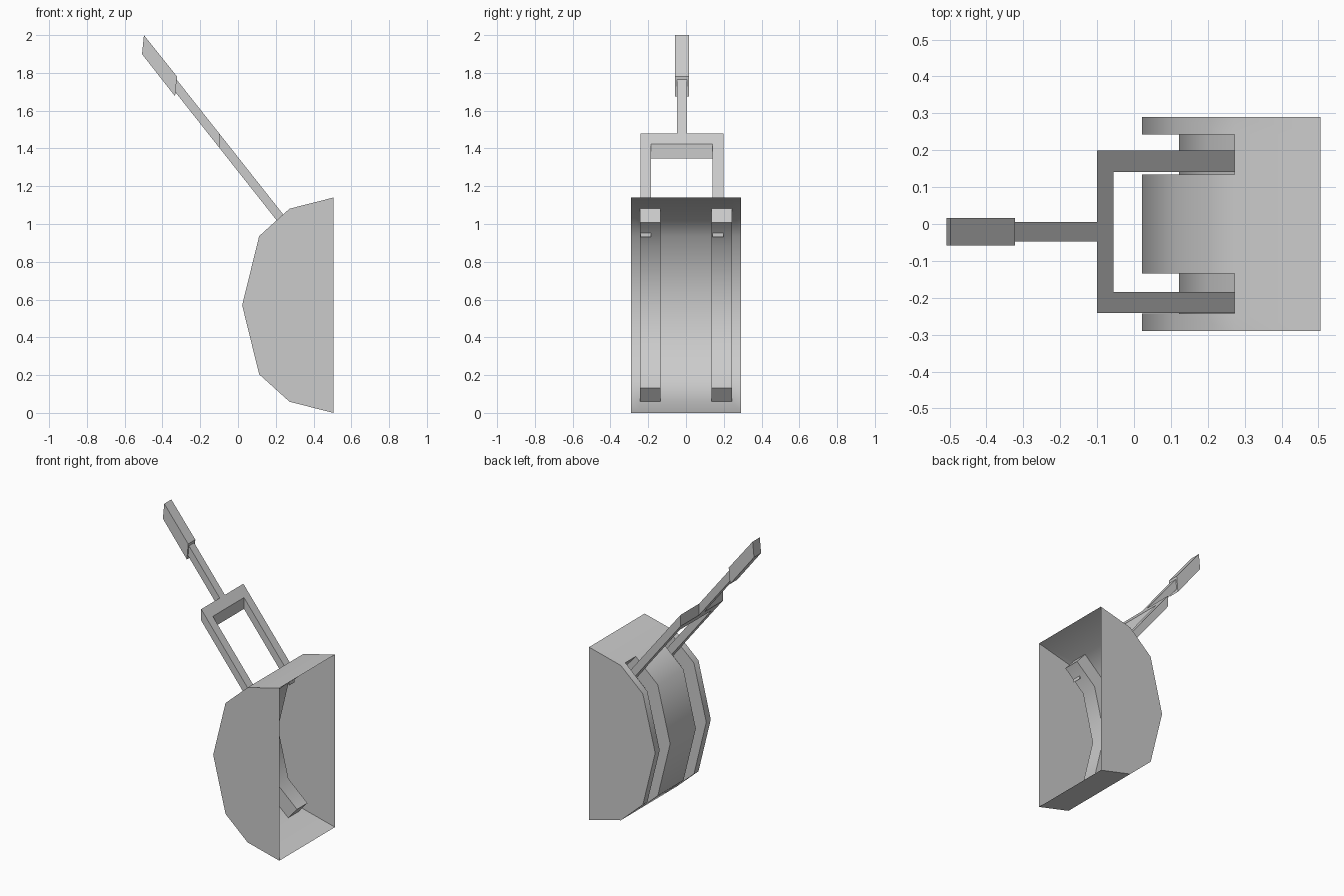
import bpy, bmesh, math

if "Cube" in bpy.data.objects:
    bpy.data.objects.remove(bpy.data.objects["Cube"])


def finish(bm, name, smooth=False):
    bmesh.ops.remove_doubles(bm, verts=bm.verts, dist=1e-4)
    bmesh.ops.recalc_face_normals(bm, faces=bm.faces)
    me = bpy.data.meshes.new(name)
    bm.to_mesh(me)
    bm.free()
    ob = bpy.data.objects.new(name, me)
    bpy.context.collection.objects.link(ob)
    if smooth:
        bpy.ops.object.select_all(action='DESELECT')
        ob.select_set(True)
        bpy.context.view_layer.objects.active = ob
        bpy.ops.object.shade_smooth_by_angle(angle=math.radians(40))
    return ob


def face(bm, pts):
    return bm.faces.new([bm.verts.new(p) for p in pts])


def prism(name, bottom, top):
    """Solid between two matching polygon loops."""
    bm = bmesh.new()
    face(bm, bottom)
    face(bm, top)
    n = len(bottom)
    for i in range(n):
        j = (i + 1) % n
        face(bm, [bottom[i], bottom[j], top[j], top[i]])
    return finish(bm, name)


# Scoop: open thin shell with two recessed channels along the curved back
CZ = 0.57


def mirrored(half):
    """Mirror an upper half profile (tip to middle) about mid height."""
    return half + [(x, 2 * CZ - z) for x, z in reversed(half[:-1])]


outer = mirrored([(0.505, 1.14), (0.273, 1.081), (0.112, 0.936), (0.022, CZ)])
inner = mirrored([(0.337, 1.008), (0.198, 0.884), (0.122, CZ)])
back = outer[1:-1]
ys = [-0.29, -0.243, -0.134, 0.134, 0.243, 0.29]


def strip(bm, prof, y0, y1):
    for (xa, za), (xb, zb) in zip(prof, prof[1:]):
        face(bm, [(xa, y0, za), (xb, y0, zb), (xb, y1, zb), (xa, y1, za)])


bm = bmesh.new()
for i, (y0, y1) in enumerate(zip(ys, ys[1:])):
    strip(bm, outer[:2], y0, y1)
    strip(bm, outer[-2:], y0, y1)
    if i in (1, 3):
        # channel floor with end caps, then its side walls
        strip(bm, [back[0]] + inner + [back[-1]], y0, y1)
        for y in (y0, y1):
            for k in range(len(back) - 1):
                quad = (back[k], back[k + 1], inner[k + 1], inner[k])
                face(bm, [(x, y, z) for x, z in quad])
    else:
        strip(bm, back, y0, y1)
for y in (ys[0], ys[-1]):
    face(bm, [(x, y, z) for x, z in outer])
finish(bm, "scoop", smooth=True)


# Fork and shaft: one plan outline, tilted along the handle slope
def slope(x, drop=0.0):
    return 1.48 - 1.265 * (x + 0.1) - drop


plan = [(0.275, -0.241), (0.275, -0.184), (-0.055, -0.184), (-0.055, 0.141),
        (0.275, 0.141), (0.275, 0.199), (-0.1, 0.199), (-0.1, 0.006),
        (-0.33, 0.006), (-0.33, -0.048), (-0.1, -0.048), (-0.1, -0.241)]
prism("fork_and_shaft",
      [(x, y, slope(x, 0.075)) for x, y in plan],
      [(x, y, slope(x)) for x, y in plan])

# Grip: thicker block at the top of the shaft
side = [(-0.498, 2.0), (-0.508, 1.899), (-0.333, 1.676), (-0.323, 1.781)]
prism("grip", [(x, -0.058, z) for x, z in side],
      [(x, 0.016, z) for x, z in side])
